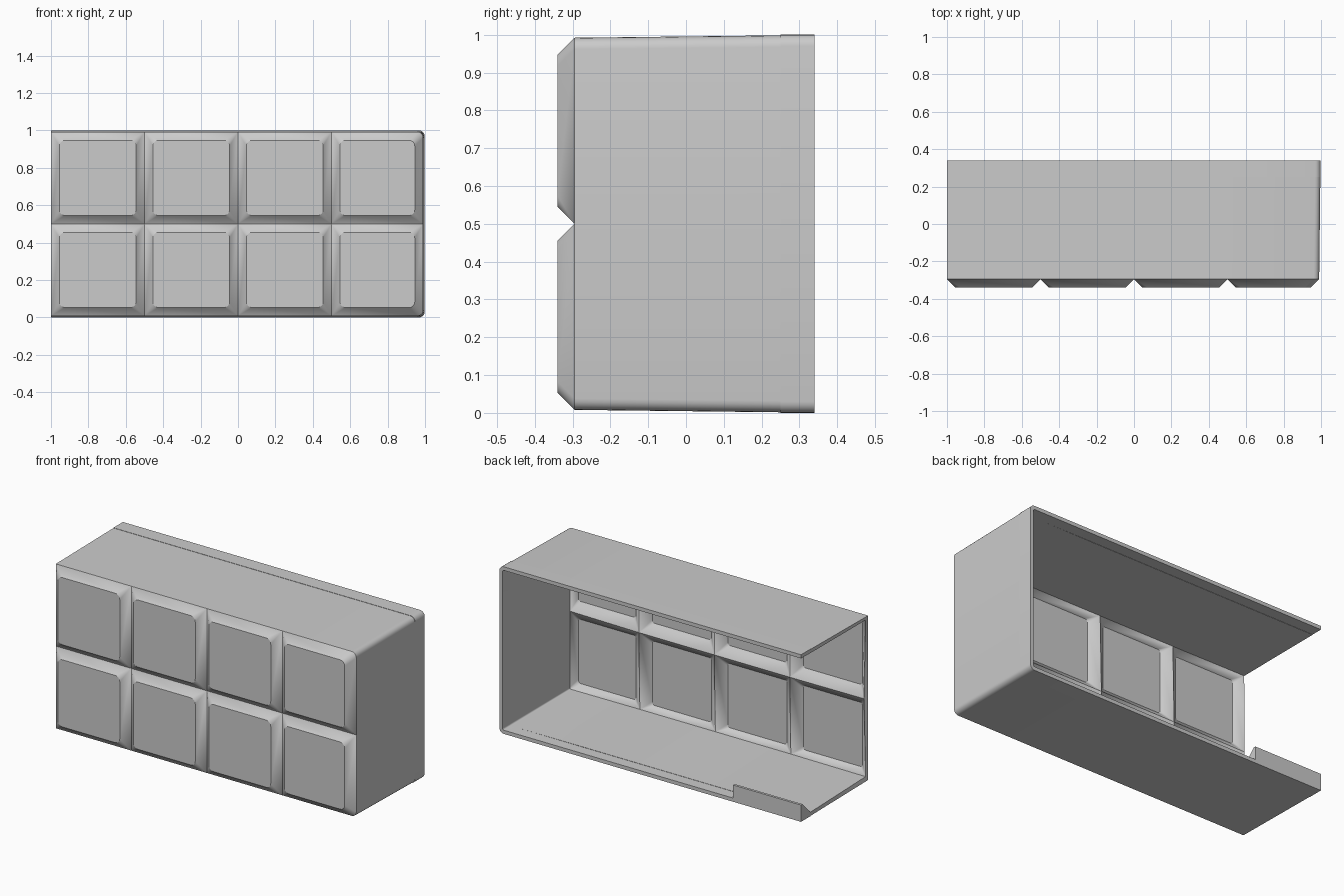
import bpy, bmesh, math

cube = bpy.data.objects.get("Cube")
if cube:
    bpy.data.objects.remove(cube, do_unlink=True)

GREY = (0.6, 0.6, 0.6, 1.0)
grey = bpy.data.materials.new("plain grey")
grey.use_nodes = True
grey.diffuse_color = GREY
grey.node_tree.nodes["Principled BSDF"].inputs["Base Color"].default_value = GREY

FRONT_Y, GROOVE_Y, RIM_Y, BACK_Y = -0.34, -0.295, 0.25, 0.34
WALL = 0.022
COLUMNS = [-1, -0.5, 0, 0.5, 0.99]
ROWS = [0.008, 0.5, 0.992]
STEPS = 5


def add_object(name, bm):
    mesh = bpy.data.meshes.new(name)
    bm.to_mesh(mesh)
    bm.free()
    obj = bpy.data.objects.new(name, mesh)
    bpy.context.collection.objects.link(obj)
    mesh.materials.append(grey)
    bpy.ops.object.select_all(action='DESELECT')
    obj.select_set(True)
    bpy.context.view_layer.objects.active = obj
    return obj


def corner_arc(x, z, sx, sz, radius, start):
    """Points of a quarter circle that rounds the corner at x, z."""
    cx, cz = x - sx * radius, z - sz * radius
    return [(cx + radius * math.cos(a), cz + radius * math.sin(a))
            for a in (start + i * math.pi / 2 / STEPS for i in range(STEPS + 1))]


def add_tile(bm, x0, x1, z0, z1):
    """Raised tile with a rounded flat top and a sloping edge."""
    inner, outer = [], []
    for k, (sx, sz) in enumerate([(1, 1), (-1, 1), (-1, -1), (1, -1)]):
        x, z = (x1 if sx > 0 else x0), (z1 if sz > 0 else z0)
        start = k * math.pi / 2
        inner += corner_arc(x - sx * 0.045, z - sz * 0.045, sx, sz, 0.03, start)
        # Only the closed end of the case has rounded corners
        on_corner = x == COLUMNS[-1] and z in (ROWS[0], ROWS[-1])
        if on_corner:
            outer += corner_arc(x, z, sx, sz, 0.03, start)
        else:
            outer += [(x, z)] * (STEPS + 1)
    top = [bm.verts.new((x, FRONT_Y, z)) for x, z in inner]
    base = []
    for i, (x, z) in enumerate(outer):
        same = i > 0 and outer[i - 1] == (x, z)
        base.append(base[-1] if same else bm.verts.new((x, GROOVE_Y, z)))
    bm.faces.new(top)
    count = len(top)
    for i in range(count):
        j = (i + 1) % count
        ring = [top[i], base[i], base[j], top[j]]
        bm.faces.new(list(dict.fromkeys(ring)))


def extrude_walls(bm, y, grow):
    """Extend the open back edge to y, widening the slight taper."""
    edges = [e for e in bm.edges if e.is_boundary
             and not all(v.co.x < -0.999 for v in e.verts)]
    new = bmesh.ops.extrude_edge_only(bm, edges=edges)["geom"]
    for v in new:
        if isinstance(v, bmesh.types.BMVert):
            v.co.y = y
            v.co.x = -1 + (v.co.x + 1) * (1 + grow / 2)
            v.co.z = 0.5 + (v.co.z - 0.5) * (1 + 2 * grow)


# Tiled front
bm = bmesh.new()
for x0, x1 in zip(COLUMNS, COLUMNS[1:]):
    for z0, z1 in zip(ROWS, ROWS[1:]):
        add_tile(bm, x0, x1, z0, z1)
bmesh.ops.remove_doubles(bm, verts=bm.verts, dist=0.0005)

# Top, bottom and end walls, then the slightly wider rim
extrude_walls(bm, RIM_Y, 0.0065)
extrude_walls(bm, RIM_Y, 0.0018)
extrude_walls(bm, BACK_Y, 0)
bmesh.ops.recalc_face_normals(bm, faces=bm.faces)
bm.normal_update()
panel = max(bm.faces, key=lambda f: len(f.verts))
if panel.normal.y > 0:
    bmesh.ops.reverse_faces(bm, faces=bm.faces)

case = add_object("hollow_case", bm)
shell = case.modifiers.new("wall thickness", 'SOLIDIFY')
shell.thickness = WALL
shell.offset = -1
shell.use_even_offset = True
bpy.ops.object.modifier_apply(modifier=shell.name)
bpy.ops.object.shade_smooth_by_angle(angle=math.radians(30))

# Wedge-shaped lip on the bottom wall beside the open end
bm = bmesh.new()
profile = [(BACK_Y, 0.01), (BACK_Y, 0.1), (0.325, 0.1), (RIM_Y, 0.022), (RIM_Y, 0.01)]
face = bm.faces.new([bm.verts.new((-1, y, z)) for y, z in profile])
side = bmesh.ops.extrude_face_region(bm, geom=[face])["geom"]
for v in side:
    if isinstance(v, bmesh.types.BMVert):
        v.co.x = -0.55
bmesh.ops.recalc_face_normals(bm, faces=bm.faces)
add_object("bottom_lip", bm)
